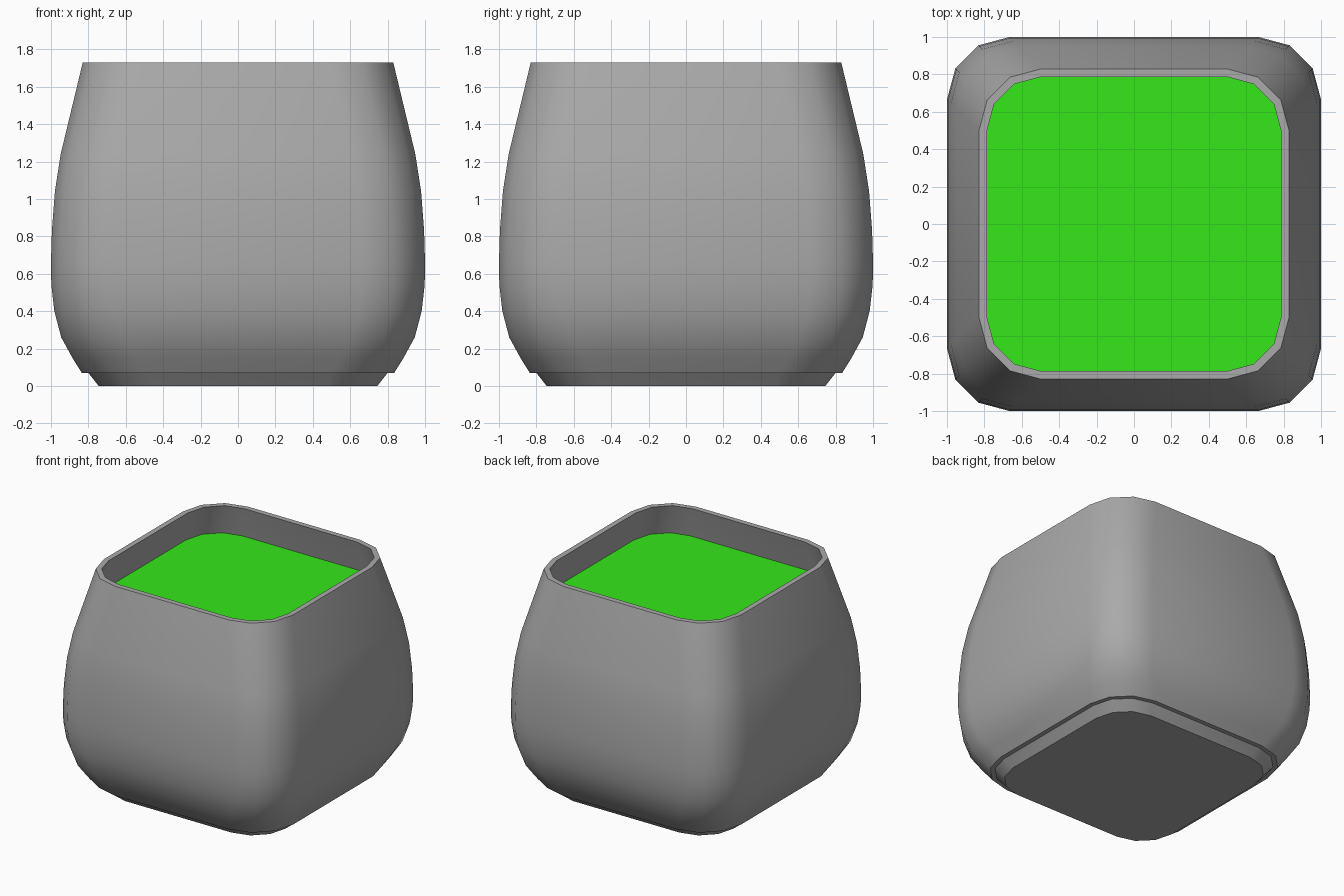
import bpy, bmesh, math

if "Cube" in bpy.data.objects:
    bpy.data.objects.remove(bpy.data.objects["Cube"])


def ring(bm, half, z, radius=0.335, steps=3):
    """Rounded square: four corner arcs of three segments each."""
    c = half - radius
    verts = []
    for q, (sx, sy) in enumerate([(1, 1), (-1, 1), (-1, -1), (1, -1)]):
        for i in range(steps + 1):
            a = math.radians(90 * q + 90 * i / steps)
            verts.append(bm.verts.new((sx * c + radius * math.cos(a),
                                       sy * c + radius * math.sin(a), z)))
    return verts


def material(name, color):
    mat = bpy.data.materials.new(name)
    mat.diffuse_color = color
    mat.use_nodes = True
    mat.node_tree.nodes["Principled BSDF"].inputs["Base Color"].default_value = mat.diffuse_color
    return mat


def loft(name, profile, mat, closed=False, cap_first=False, cap_last=False):
    """Skin rounded squares given as (half width, height, corner radius)."""
    bm = bmesh.new()
    rings = [ring(bm, *p) for p in profile]
    pairs = list(zip(rings, rings[1:]))
    if closed:
        pairs.append((rings[-1], rings[0]))
    for a, b in pairs:
        n = len(a)
        for i in range(n):
            j = (i + 1) % n
            bm.faces.new((a[i], a[j], b[j], b[i]))
    if cap_first:
        bm.faces.new(rings[0][::-1])
    if cap_last:
        bm.faces.new(rings[-1])
    if len(profile) > 1:
        bmesh.ops.recalc_face_normals(bm, faces=bm.faces)
    me = bpy.data.meshes.new(name)
    bm.to_mesh(me)
    bm.free()
    me.materials.append(mat)
    ob = bpy.data.objects.new(name, me)
    bpy.context.collection.objects.link(ob)
    bpy.ops.object.select_all(action='DESELECT')
    ob.select_set(True)
    bpy.context.view_layer.objects.active = ob
    bpy.ops.object.shade_smooth_by_angle(angle=math.radians(35))
    return ob


grey = material("dark_grey", (0.4, 0.4, 0.4, 1))
green = material("green", (0.035, 0.8, 0.01, 1))

# Bulging pot wall with thickness
outer = [(0.835, 0.07), (0.885, 0.15), (0.945, 0.26), (0.982, 0.40), (0.998, 0.54),
         (1.0, 0.66), (0.995, 0.83), (0.979, 1.04), (0.948, 1.24), (0.83, 1.73)]
wall = 0.043
profile = [(h, z, 0.335) for h, z in outer]
profile += [(h - wall, z, 0.335 - wall) for h, z in reversed(outer)]
loft("pot_wall", profile, grey, closed=True)

# Tapered foot under the wall
loft("pot_base", [(0.745, 0.0, 0.28), (0.80, 0.07, 0.30)], grey,
     cap_first=True, cap_last=True)

# Green filling below the rim
loft("filling", [(0.847, 1.475, 0.29)], green, cap_last=True)
